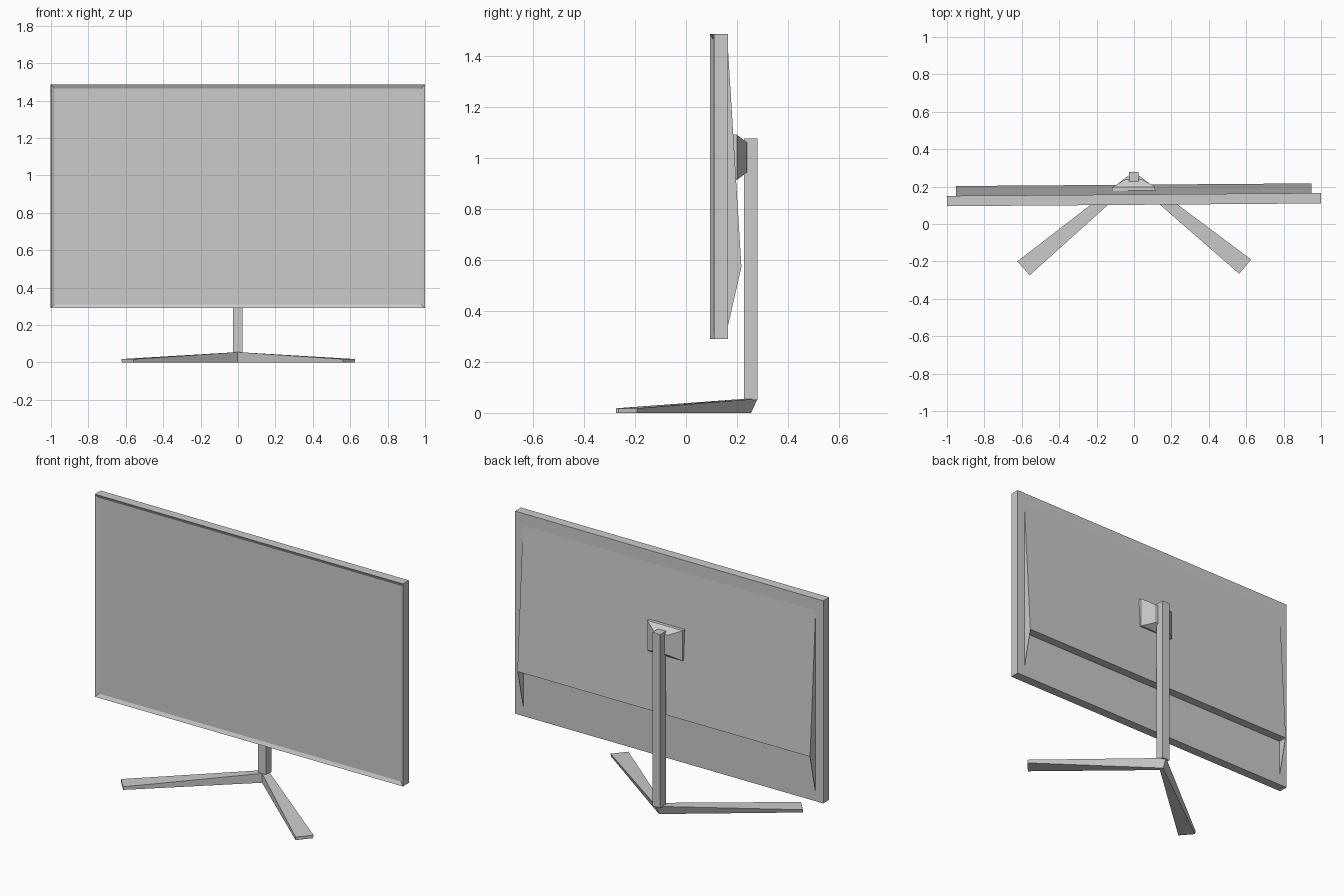
import bpy, bmesh, math
from mathutils import Matrix

if "Cube" in bpy.data.objects:
    bpy.data.objects.remove(bpy.data.objects["Cube"])

# The whole model is turned very slightly about the vertical axis
TURN = Matrix.Rotation(math.radians(0.43), 4, 'Z')


def finish(name, bm):
    bmesh.ops.recalc_face_normals(bm, faces=bm.faces)
    bm.transform(TURN)
    me = bpy.data.meshes.new(name)
    bm.to_mesh(me)
    bm.free()
    ob = bpy.data.objects.new(name, me)
    bpy.context.collection.objects.link(ob)
    return ob


def loft(bm, rings):
    """Skin a list of equal-length point rings and cap both ends."""
    vs = [[bm.verts.new(p) for p in r] for r in rings]
    n = len(vs[0])
    for a, b in zip(vs, vs[1:]):
        for i in range(n):
            j = (i + 1) % n
            bm.faces.new((a[i], a[j], b[j], b[i]))
    bm.faces.new(vs[0])
    bm.faces.new(vs[-1])


def rect(y, hx, z0, z1):
    return [(-hx, y, z0), (hx, y, z0), (hx, y, z1), (-hx, y, z1)]


def prism(bm, profile, x0, x1):
    loft(bm, [[(x, y, z) for y, z in profile] for x in (x0, x1)])


# Display panel: slab with a shallow sloped recess for the screen
bm = bmesh.new()
loft(bm, [rect(0.158, 1.0, 0.29, 1.485),
          rect(0.1025, 1.0, 0.29, 1.485),
          rect(0.1125, 0.98, 0.31, 1.465)])
finish("display_panel", bm)

# Rear housing: wedge that ends in a step
bm = bmesh.new()
prism(bm, [(0.157, 1.43), (0.21, 0.572), (0.157, 0.572)], -0.95, 0.95)
finish("rear_housing", bm)

# Thin cheeks continuing the wedge ends below the step
for side, s in (("left", -1), ("right", 1)):
    bm = bmesh.new()
    prism(bm, [(0.157, 0.572), (0.21, 0.572), (0.157, 0.34)], s * 0.947, s * 0.95)
    finish(f"{side}_housing_cheek", bm)

# Mount: square plate narrowing toward the column
bm = bmesh.new()
loft(bm, [rect(0.178, 0.115, 0.912, 1.09),
          rect(0.198, 0.115, 0.912, 1.09),
          rect(0.238, 0.045, 0.942, 1.06)])
finish("mount_plate", bm)

# Stand column
bm = bmesh.new()
prism(bm, [(0.227, 0.05), (0.279, 0.05), (0.279, 1.075), (0.227, 1.075)], -0.025, 0.025)
finish("stand_column", bm)

# V-shaped foot: one loft from left tip through the centre to right tip
def tip(s):
    return [(s * 0.56, -0.27, 0), (s * 0.56, -0.27, 0.018),
            (s * 0.625, -0.195, 0.018), (s * 0.622, -0.198, 0)]


bm = bmesh.new()
centre = [(0, 0.226, 0), (0, 0.226, 0.055), (0, 0.28, 0.055), (0, 0.255, 0)]
loft(bm, [tip(-1), centre, tip(1)])
finish("stand_foot", bm)
